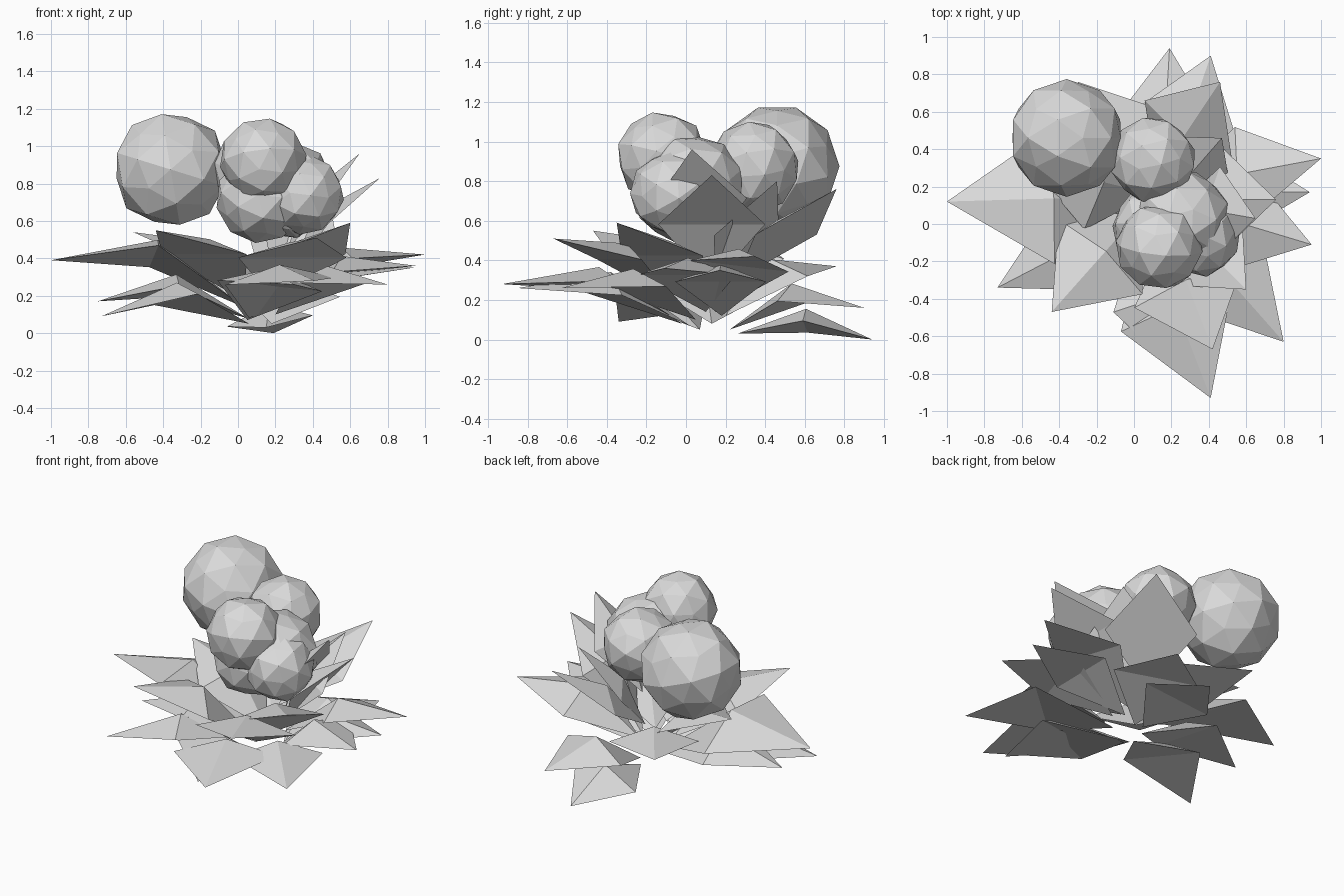
import bpy, bmesh
from mathutils import Vector, Euler

grey = bpy.data.materials.new("pale grey")
grey.diffuse_color = (0.7, 0.7, 0.7, 1)


def finish(bm, name):
    mesh = bpy.data.meshes.new(name)
    bm.to_mesh(mesh)
    bm.free()
    mesh.materials.append(grey)
    obj = bpy.data.objects.new(name, mesh)
    bpy.context.collection.objects.link(obj)
    return obj


def berry(i, centre, radius):
    """Faceted round fruit with flattened pentagon patches."""
    bm = bmesh.new()
    bmesh.ops.create_icosphere(bm, subdivisions=2, radius=radius)
    for v in bm.verts:
        if len(v.link_edges) == 5:
            v.co *= 0.93
    obj = finish(bm, f"berry_{i}")
    obj.location = centre
    obj.rotation_euler = Euler((0.5 * i, 0.3 + 0.7 * i, 0.9 * i))


def leaf(i, base, tip, half_width, lift, roll):
    """Solid diamond leaf: raised ridge above, flat underside.
    roll raises its left side."""
    base, tip = Vector(base), Vector(tip)
    along = (tip - base).normalized()
    side = along.cross(Vector((0, 0, 1))).normalized()
    normal = side.cross(along)
    mid = (base + tip) / 2 + normal * lift
    bm = bmesh.new()
    b, t, l, r, m = [bm.verts.new(p) for p in (
        base, tip,
        mid - side * half_width + normal * roll,
        mid + side * half_width - normal * roll,
        mid + normal * 0.09)]
    for face in ((b, r, m), (r, t, m), (t, l, m), (l, b, m),
                 (b, l, r), (t, r, l)):
        bm.faces.new(face)
    finish(bm, f"leaf_{i}")


# Cluster of berries
berries = [
    ((-0.36, 0.46, 0.875), 0.315),
    ((0.135, -0.12, 0.92), 0.235),
    ((0.10, 0.34, 0.87), 0.235),
    ((0.355, -0.07, 0.74), 0.215),
    ((0.25, 0.03, 0.77), 0.27),
    ((0.12, -0.02, 0.72), 0.24),
]
for i, (centre, radius) in enumerate(berries):
    berry(i, centre, radius)

# Lower ring of spreading leaves: base, tip, half width, mid lift, roll
low_leaves = [
    ((0.03, 0.15, 0.14), (-1.0, 0.12, 0.39), 0.35, 0.15, 0.06),
    ((0.06, 0.07, 0.05), (-0.73, -0.34, 0.09), 0.25, 0.11, 0.03),
    ((0.05, 0.13, 0.08), (-0.75, 0.06, 0.17), 0.25, 0.10, 0.03),
    ((0.06, -0.02, 0.08), (0.41, -0.93, 0.28), 0.32, 0.10, 0.02),
    ((0.05, 0.02, 0.07), (0.30, -0.85, 0.26), 0.29, 0.09, -0.03),
    ((0.20, 0.05, 0.10), (0.80, -0.63, 0.26), 0.27, 0.09, 0.0),
    ((0.25, 0.10, 0.14), (0.95, -0.11, 0.36), 0.26, 0.08, 0.0),
    ((0.20, 0.20, 0.17), (1.0, 0.35, 0.42), 0.25, 0.08, -0.03),
    ((0.22, 0.18, 0.12), (0.94, 0.17, 0.35), 0.23, 0.06, 0.0),
    ((0.18, 0.22, 0.05), (0.41, 0.90, 0.16), 0.27, 0.09, 0.0),
    ((0.15, 0.26, 0.03), (0.19, 0.94, 0.0), 0.23, 0.05, -0.03),
    ((0.10, 0.20, 0.12), (-0.30, 0.76, 0.37), 0.27, 0.08, 0.0),
]
# Upper ring of steeper leaves
high_leaves = [
    ((0.04, 0.07, 0.17), (-0.44, -0.47, 0.55), 0.30, 0.07, 0.0),
    ((0.10, 0.16, 0.17), (-0.56, 0.32, 0.54), 0.27, 0.06, 0.0),
    ((0.18, -0.05, 0.19), (0.42, -0.67, 0.51), 0.31, 0.06, 0.0),
    ((0.17, 0.08, 0.19), (0.60, -0.35, 0.59), 0.29, 0.04, 0.0),
    ((0.12, 0.25, 0.30), (0.46, 0.76, 0.76), 0.28, 0.0, 0.0),
    ((0.25, 0.10, 0.42), (0.65, 0.03, 0.96), 0.24, 0.0, 0.04),
    ((0.26, 0.13, 0.28), (0.76, 0.13, 0.83), 0.27, 0.04, 0.0),
    ((0.20, 0.15, 0.25), (0.47, 0.46, 0.80), 0.25, 0.0, 0.0),
]
for i, spec in enumerate(low_leaves + high_leaves):
    leaf(i, *spec)
